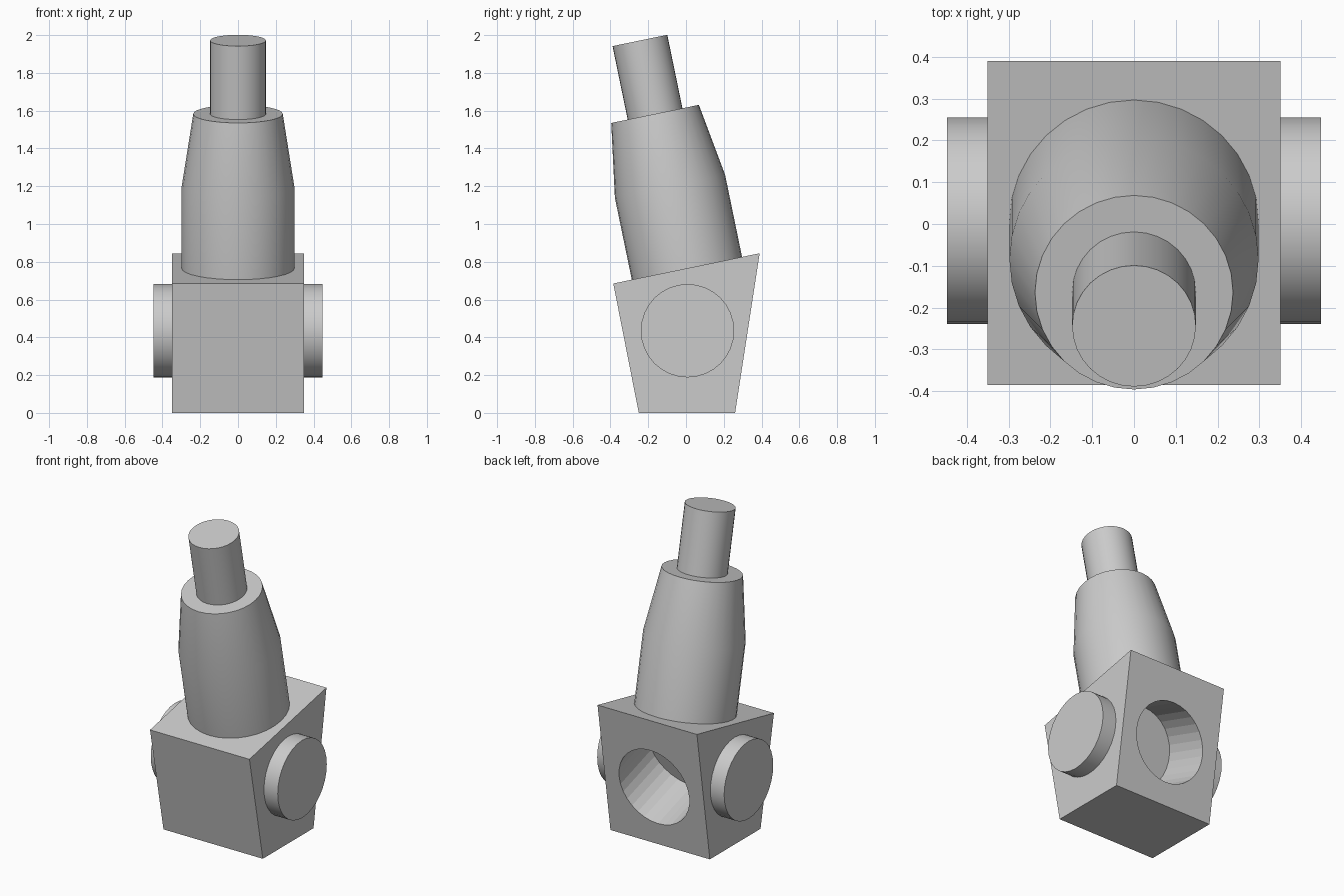
import bpy, bmesh, math
from mathutils import Matrix, Vector

cube = bpy.data.objects.get("Cube")
if cube:
    bpy.data.objects.remove(cube, do_unlink=True)

grey = bpy.data.materials.new("plain grey")
grey.use_nodes = True
colour = (0.6, 0.6, 0.6, 1)
grey.diffuse_color = colour
grey.node_tree.nodes["Principled BSDF"].inputs["Base Color"].default_value = colour

TILT = math.radians(11.66)
SIDES = 32


def finish(name, bm, smooth=True):
    bmesh.ops.recalc_face_normals(bm, faces=bm.faces)
    mesh = bpy.data.meshes.new(name)
    bm.to_mesh(mesh)
    bm.free()
    mesh.materials.append(grey)
    obj = bpy.data.objects.new(name, mesh)
    bpy.context.collection.objects.link(obj)
    bpy.ops.object.select_all(action='DESELECT')
    obj.select_set(True)
    bpy.context.view_layer.objects.active = obj
    if smooth:
        bpy.ops.object.shade_smooth_by_angle(angle=math.radians(30))
    return obj


def turned(name, profile, origin, axis, smooth=True):
    """Round solid from (radius, distance along axis) pairs."""
    bm = bmesh.new()
    rings = []
    for radius, height in profile:
        rings.append([bm.verts.new((radius * math.cos(a), radius * math.sin(a), height))
                      for a in (math.tau * i / SIDES for i in range(SIDES))])
    for low, high in zip(rings, rings[1:]):
        for i in range(SIDES):
            j = (i + 1) % SIDES
            bm.faces.new((low[i], low[j], high[j], high[i]))
    bm.faces.new(rings[0][::-1])
    bm.faces.new(rings[-1])
    spin = Vector(axis).to_track_quat('Z', 'Y').to_matrix().to_4x4()
    bm.transform(Matrix.Translation(origin) @ spin)
    return finish(name, bm, smooth)


# Wedge-shaped block, extruded across x
bm = bmesh.new()
outline = [(-0.25, 0), (0.26, 0), (0.39, 0.845), (-0.385, 0.685)]
face = bm.faces.new([bm.verts.new((-0.35, y, z)) for y, z in outline])
side = bmesh.ops.extrude_face_region(bm, geom=[face])["geom"]
bmesh.ops.translate(bm, vec=(0.7, 0, 0),
                    verts=[v for v in side if isinstance(v, bmesh.types.BMVert)])
block = finish("block", bm, smooth=False)

# Blind round socket in the back of the block
lean = math.radians(18)
inward = Vector((0, -math.cos(lean), math.sin(lean)))
socket = turned("socket_cutter", [(0.247, -0.3), (0.247, 0.32)], (0, 0.32, 0.39), inward, False)
cut = block.modifiers.new("socket", 'BOOLEAN')
cut.operation = 'DIFFERENCE'
cut.object = socket
cut.solver = 'EXACT'
bpy.context.view_layer.objects.active = block
bpy.ops.object.modifier_apply(modifier=cut.name)
bpy.data.objects.remove(socket, do_unlink=True)

# Round side bosses
for name, sign in (("left_boss", 1), ("right_boss", -1)):
    turned(name, [(0.247, 0.34), (0.247, 0.447)], (0, 0.008, 0.435), (sign, 0, 0))

# Tilted tapering sleeve and rod
base = (0, 0.005, 0.765)
up = (0, -math.sin(TILT), math.cos(TILT))
turned("sleeve", [(0.298, 0), (0.298, 0.444), (0.237, 0.835)], base, up)
turned("rod", [(0.148, 0.83), (0.148, 1.232)], base, up)
